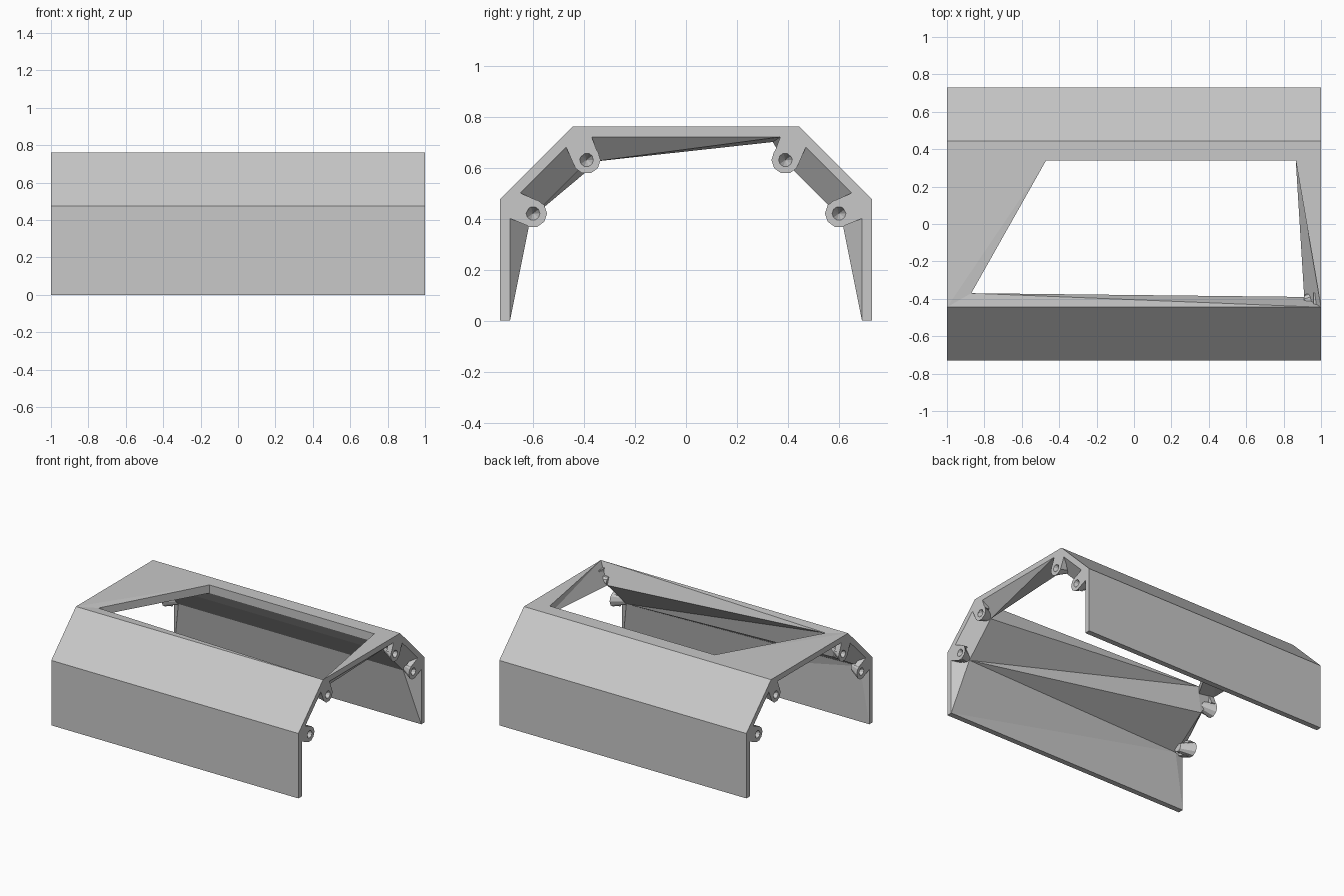
import bpy, bmesh, math
from mathutils import Vector

cube = bpy.data.objects.get("Cube")
if cube:
    bpy.data.objects.remove(cube, do_unlink=True)

grey = bpy.data.materials.new("plain_grey")
grey.use_nodes = True
GREY = (0.58, 0.58, 0.58, 1)
grey.diffuse_color = GREY
grey.node_tree.nodes["Principled BSDF"].inputs["Base Color"].default_value = GREY


def build(name, polys):
    """Join polygons into one object, welding shared corners."""
    bm = bmesh.new()
    for poly in polys:
        bm.faces.new([bm.verts.new(p) for p in poly])
    bmesh.ops.remove_doubles(bm, verts=bm.verts, dist=0.0005)
    bmesh.ops.recalc_face_normals(bm, faces=bm.faces)
    me = bpy.data.meshes.new(name)
    bm.to_mesh(me)
    bm.free()
    me.materials.append(grey)
    ob = bpy.data.objects.new(name, me)
    bpy.context.collection.objects.link(ob)


def at(x, s, p):
    """Section point p = (distance from centre, height) on side s."""
    return Vector((x, s * p[0], p[1]))


def bridge(a, b, s):
    """Quad along the full length between two section points."""
    return [at(-1, s, a), at(1, s, a), at(1, s, b), at(-1, s, b)]


def low(v):
    return Vector((v.x, v.y, 0.70))


# Section points: outer skin and inner skin at the ends
FOOT, KNEE, SHOULDER = (0.73, 0), (0.73, 0.475), (0.445, 0.76)
I_FOOT, I_WALL, I_KNEE = (0.69, 0), (0.69, 0.4), (0.69, 0.46)
I_LOW, I_HIGH, I_SHOULDER, I_TOP = (0.65, 0.5), (0.47, 0.68), (0.43, 0.72), (0.37, 0.72)
BACK = 0.91

# Lining corners behind the bosses, keyed by (end, side): wall top and slope top
WALL_IN = {(e, s): at(e * BACK, s, (0.61, 0.40)) for e in (-1, 1) for s in (-1, 1)}
WALL_IN[-1, -1] = at(-0.93, -1, (0.68, 0.41))
TOP_IN = {(e, s): at(e * BACK, s, (0.39, 0.62)) for e in (-1, 1) for s in (-1, 1)}
TOP_IN[-1, -1] = at(-BACK, -1, (0.395, 0.58))

# Opening corners in the top
P = Vector((-0.87, -0.37, 0.755))
Q = Vector((-0.47, 0.34, 0.76))
R = Vector((0.865, 0.34, 0.76))

# Side walls, slopes, end frames and wedge-shaped wall linings
polys = []
for s in (-1, 1):
    polys += [bridge(FOOT, KNEE, s), bridge(KNEE, SHOULDER, s), bridge(FOOT, I_FOOT, s)]
    polys.append([at(-1, s, I_FOOT), at(1, s, I_FOOT), WALL_IN[-1, s]])
    polys.append([at(1, s, I_FOOT), WALL_IN[1, s], WALL_IN[-1, s]])
    for e in (-1, 1):
        polys.append([at(e, s, p) for p in (FOOT, KNEE, I_KNEE, I_WALL, I_FOOT)])
        polys.append([at(e, s, p) for p in (KNEE, SHOULDER, I_SHOULDER, I_HIGH, I_LOW, I_KNEE)])
        polys.append([at(e, s, I_FOOT), at(e, s, I_WALL), WALL_IN[e, s]])
        polys.append([at(e, s, I_LOW), at(e, s, I_HIGH), TOP_IN[e, s], WALL_IN[e, s]])
for e in (-1, 1):
    polys.append([at(e, -1, SHOULDER), at(e, 1, SHOULDER), at(e, 1, I_SHOULDER), at(e, 1, I_TOP),
                  at(e, -1, I_TOP), at(e, -1, I_SHOULDER)])

# Slope linings: twisted at the front, flat at the back
v_rf, v_rb, v_lf, v_lb = [TOP_IN[e, s] for e in (1, -1) for s in (-1, 1)]
w_rf, w_rb, w_lf, w_lb = [WALL_IN[e, s] for e in (1, -1) for s in (-1, 1)]
polys += [[w_rf, w_lf, v_lf], [w_rf, v_lf, P], [w_rf, P, v_rf], [w_rb, w_lb, v_lb, v_rb]]

# Top frame around the opening
c_rf, c_rb, c_lf, c_lb = [at(e, s, SHOULDER) for e in (1, -1) for s in (-1, 1)]
t_rf, t_rb, t_lf, t_lb = [at(e, s, I_TOP) for e in (1, -1) for s in (-1, 1)]
polys += [[c_lf, c_rf, P], [c_lf, P, Q], [c_lf, Q, c_lb], [c_lb, Q, R, c_rb], [c_rb, R, c_rf]]
# Inner edges of the opening
polys += [[c_rf, P, v_rf], [Q, R, low(R), low(Q)], [P, Q, low(Q), low(P)],
          [R, c_rf, low(R)], [low(R), c_rf, v_rf]]
# Undersides of the top frame
polys += [[t_rf, t_rb, v_rf], [t_rb, low(R), v_rf], [t_rb, low(R), v_rb], [low(Q), low(R), v_rb, v_lb],
          [t_lf, t_lb, low(Q)], [t_lf, low(Q), low(P)], [t_lf, low(P), v_lf], [t_lb, low(Q), v_lb]]
build("cover_shell", polys)


# Screw bosses: a neck joined to the wall and a barrel tapering back into the wall
def boss(name, e, s, centre, tail, neck):
    def ring(x, c, r, n=10):
        return [at(x, s, (c[0] + r * math.cos(2 * math.pi * i / n),
                          c[1] + r * math.sin(2 * math.pi * i / n))) for i in range(n)]
    front, hole = ring(e, centre, 0.055), ring(e, centre, 0.027)
    rear = ring(e * BACK, tail, 0.03)
    tip = at(e * 0.94, s, centre)
    faces = [rear]
    for i in range(len(front)):
        j = (i + 1) % len(front)
        faces += [[front[i], front[j], hole[j], hole[i]], [front[i], front[j], rear[j], rear[i]],
                  [hole[i], hole[j], tip]]
    build(name + "_barrel", faces)

    # The neck stops at the barrel so the hole stays open
    a = [at(e, s, p) for p in neck]
    b = [at(e * 0.96, s, p) for p in neck]
    walls = [a, b] + [[a[i - 1], a[i], b[i], b[i - 1]] for i in range(len(a))]
    build(name + "_neck", walls)


for e, end in ((1, "left"), (-1, "right")):
    for s, side in ((-1, "front"), (1, "back")):
        boss(f"{side}_{end}_lower_boss", e, s, (0.6, 0.42), (0.635, 0.42),
             [I_KNEE, I_WALL, (0.61, 0.367), (0.628, 0.42), (0.61, 0.45), (0.57, 0.465), I_LOW])
        boss(f"{side}_{end}_upper_boss", e, s, (0.39, 0.63), (0.41, 0.645),
             [I_SHOULDER, I_HIGH, (0.44, 0.61), (0.42, 0.635), (0.39, 0.66), (0.345, 0.655), I_TOP])
